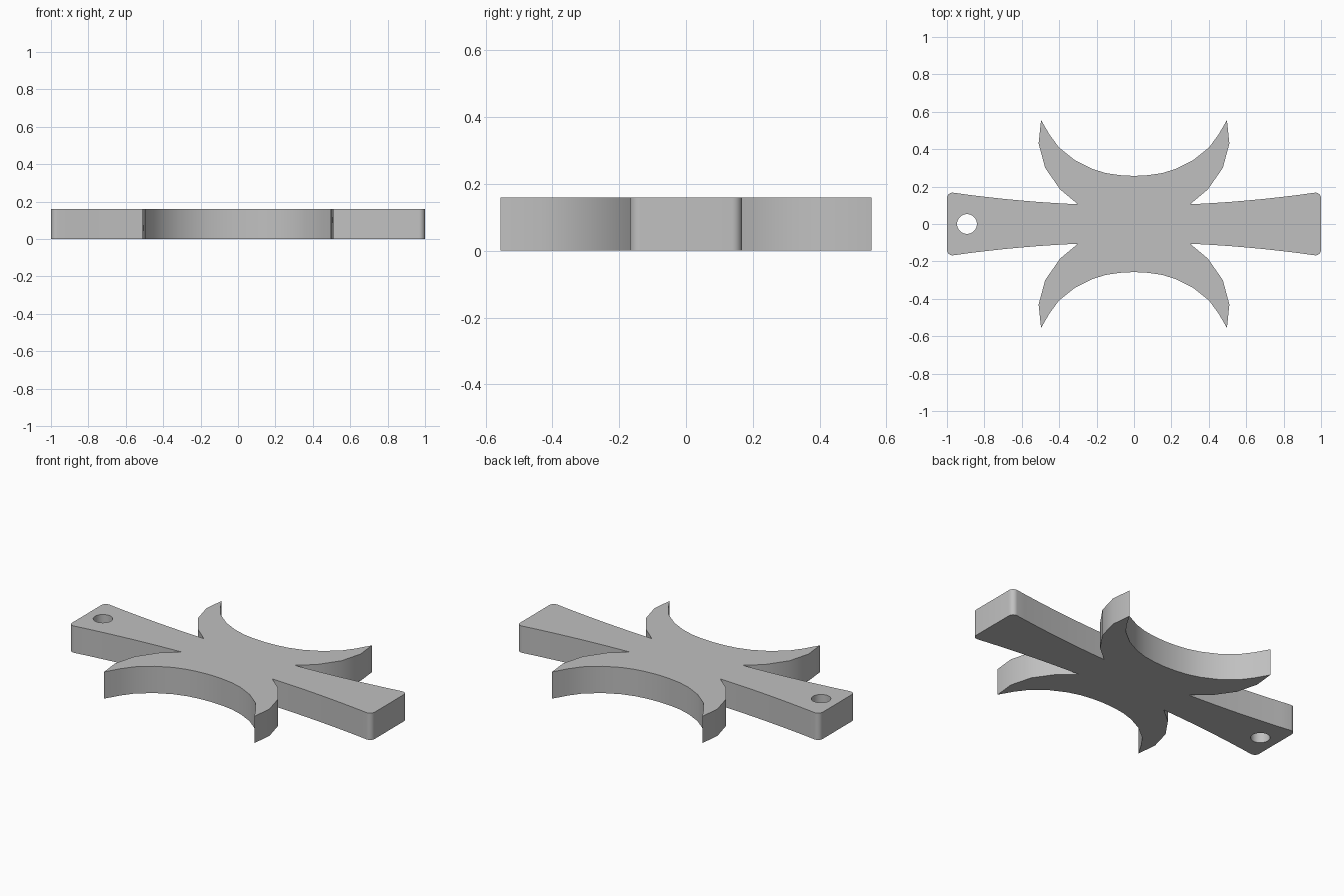
import bpy, bmesh, math

cube = bpy.data.objects.get("Cube")
if cube:
    bpy.data.objects.remove(cube, do_unlink=True)

HEIGHT = 0.16

# Material
grey = bpy.data.materials.new("plain grey")
grey.use_nodes = True
colour = (0.53, 0.53, 0.53, 1)
grey.diffuse_color = colour
grey.node_tree.nodes["Principled BSDF"].inputs["Base Color"].default_value = colour


def arm_edge(x):
    """Half width of the flared arm."""
    return 0.099 + 0.073 * x * x


def quarter_outline():
    # Rounded end corner of the arm
    r = 0.03
    cy = arm_edge(1 - r) - r
    pts = [(1 - r + r * math.cos(a), cy + r * math.sin(a))
           for a in (math.radians(95 * i / 8) for i in range(9))]
    # Flared arm side, running in to the notch
    pts += [(x, arm_edge(x)) for x in (0.96 - 0.66 * i / 12 for i in range(1, 13))]
    # Outer edge of the horn, tip, then the hollow inner edge
    pts += [(0.395, 0.185), (0.475, 0.3), (0.51, 0.43), (0.497, 0.556),
            (0.45, 0.475), (0.4, 0.408), (0.315, 0.34), (0.225, 0.295),
            (0.15, 0.272), (0.075, 0.261)]
    return pts


def add_loop(bm, pts):
    verts = [bm.verts.new((x, y, 0)) for x, y in pts]
    return [bm.edges.new((v, verts[(i + 1) % len(verts)])) for i, v in enumerate(verts)]


# Mirror the quarter into the full outline
quarter = quarter_outline()
half = quarter + [(0, 0.257)] + [(-x, y) for x, y in reversed(quarter)]
outline = half + [(x, -y) for x, y in reversed(half)]
hole = [(-0.893 + 0.053 * math.cos(a), 0.053 * math.sin(a))
        for a in (math.tau * i / 32 for i in range(32))]

# Fill between outline and hole, then extrude to thickness
bm = bmesh.new()
edges = add_loop(bm, outline) + add_loop(bm, hole)
bmesh.ops.triangle_fill(bm, edges=edges, use_beauty=True, use_dissolve=False)
top = bmesh.ops.extrude_face_region(bm, geom=bm.faces[:], use_keep_orig=True)
bmesh.ops.translate(bm, vec=(0, 0, HEIGHT),
                    verts=[g for g in top["geom"] if isinstance(g, bmesh.types.BMVert)])
bmesh.ops.recalc_face_normals(bm, faces=bm.faces[:])

mesh = bpy.data.meshes.new("wrap_card")
bm.to_mesh(mesh)
bm.free()
mesh.materials.append(grey)
card = bpy.data.objects.new("wrap_card", mesh)
bpy.context.collection.objects.link(card)

# Smooth curved walls, keep rims sharp
bpy.context.view_layer.objects.active = card
card.select_set(True)
bpy.ops.object.shade_smooth_by_angle(angle=math.radians(30))
